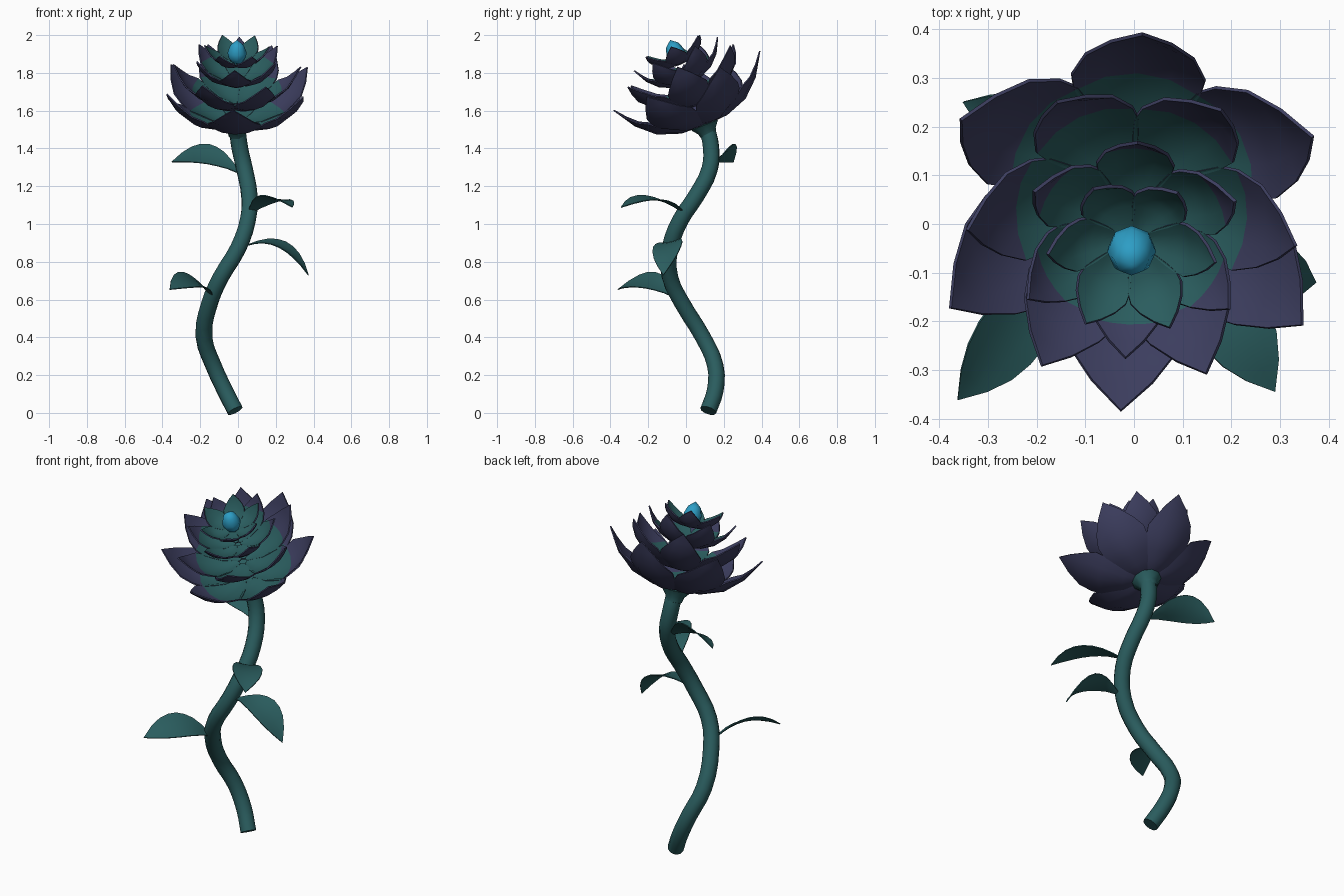
import bpy, bmesh, math
from mathutils import Vector, Matrix

if "Cube" in bpy.data.objects:
    bpy.data.objects.remove(bpy.data.objects["Cube"])


def material(name, col):
    m = bpy.data.materials.new(name)
    m.diffuse_color = (*col, 1)
    m.use_nodes = True
    m.node_tree.nodes["Principled BSDF"].inputs["Base Color"].default_value = m.diffuse_color
    return m


TEAL = material("teal_green", (0.023, 0.108, 0.112))
PURPLE = material("dusk_purple", (0.045, 0.047, 0.112))
BLUE = material("bright_blue", (0.026, 0.34, 0.56))

# Flower frame: leans toward the front
FLOWER = Matrix.Translation((-0.005, 0.1, 1.52)) @ Matrix.Rotation(math.radians(22), 4, 'X')


def make(name, bm, mats, angle=35, thickness=0, mat_offset=0):
    me = bpy.data.meshes.new(name)
    bm.to_mesh(me)
    bm.free()
    ob = bpy.data.objects.new(name, me)
    bpy.context.collection.objects.link(ob)
    for m in mats:
        me.materials.append(m)
    bpy.ops.object.select_all(action='DESELECT')
    bpy.context.view_layer.objects.active = ob
    ob.select_set(True)
    if thickness:
        s = ob.modifiers.new("thickness", 'SOLIDIFY')
        s.thickness = thickness
        s.offset = -1
        s.material_offset = mat_offset
        s.material_offset_rim = mat_offset
        bpy.ops.object.modifier_apply(modifier=s.name)
    bpy.ops.object.shade_smooth_by_angle(angle=math.radians(angle))
    return ob


def skin(bm, rows):
    """Bridge rows of verts into quads; a one-vert row closes to a point."""
    out = []
    for i, (a, b) in enumerate(zip(rows, rows[1:])):
        for j in range(max(len(a), len(b)) - 1):
            if len(a) == 1:
                f = (a[0], b[j], b[j + 1])
            elif len(b) == 1:
                f = (a[j], b[0], a[j + 1])
            else:
                f = (a[j], b[j], b[j + 1], a[j + 1])
            out.append((i, bm.faces.new(f)))
    return out


def lathe(name, profile, sides, mat):
    bm = bmesh.new()
    rows = [[bm.verts.new(FLOWER @ Vector((r * math.cos(t), r * math.sin(t), h)))
             for t in (k * math.tau / sides for k in range(sides))] for r, h in profile]
    skin(bm, [r + r[:1] for r in rows])
    bmesh.ops.remove_doubles(bm, verts=bm.verts, dist=0.0005)
    bmesh.ops.recalc_face_normals(bm, faces=bm.faces)
    return make(name, bm, [mat], 50)


# Petal half-widths in degrees, in half steps along the petal
WIDTH = [27, 30, 32, 32, 31, 27.5, 19, 9.5, 0]


def petal_ring(name, profile, phase, teal_rows):
    bm = bmesh.new()
    for k in range(6):
        mid = math.radians(phase + 60 * k)
        rows = []
        for i, w in enumerate(WIDTH):
            n = min(i // 2, 3)
            f = i / 2 - n
            r = profile[n][0] * (1 - f) + profile[n + 1][0] * f
            h = profile[n][1] * (1 - f) + profile[n + 1][1] * f
            cols = [0] if w == 0 else [-1, -0.5, 0, 0.5, 1]
            # each petal is cupped: its edges sit a little higher than its middle
            rows.append([bm.verts.new(FLOWER @ Vector((
                r * math.cos(mid + math.radians(w * c)),
                r * math.sin(mid + math.radians(w * c)),
                h + 0.10 * r * (w / 32 * c) ** 2))) for c in cols])
        # teal inside near the base, purple toward the tip
        for i, f in skin(bm, rows):
            f.material_index = 0 if i < teal_rows else 1
    # outer faces and rims become purple
    make(name, bm, [TEAL, PURPLE, PURPLE], 35, 0.007, 1)


# Rings stacked up the flower axis, each one smaller and higher
petal_ring("outer_petals", [(.03, .01), (.13, .015), (.25, .058), (.34, .14), (.415, .26)], 27, 4)
petal_ring("second_petals", [(.02, .12), (.11, .13), (.20, .17), (.275, .24), (.335, .345)], -3, 5)
petal_ring("third_petals", [(.015, .25), (.08, .255), (.145, .285), (.195, .335), (.236, .413)], 27, 6)
petal_ring("inner_petals", [(.01, .355), (.06, .36), (.105, .375), (.14, .41), (.17, .457)], -3, 8)

# Bud and calyx
lathe("bud", [(0, .35), (.035, .37), (.048, .395), (.05, .42), (.036, .46), (0, .49)], 8, BLUE)
lathe("calyx", [(0, -.07), (.044, -.06), (.052, -.03), (.08, .004), (0, .02)], 10, TEAL)

# Stem: smooth path swept with a round section
PATH = [(-.015, .118, .012), (-.07, .155, .12), (-.13, .155, .25), (-.18, .09, .40),
        (-.15, -.02, .58), (-.09, -.085, .72), (0, -.085, .87), (.052, -.03, 1.02),
        (.06, .055, 1.15), (.035, .125, 1.29), (.01, .133, 1.40), (-.003, .112, 1.50),
        (-.005, .1, 1.53)]
cu = bpy.data.curves.new("stem", 'CURVE')
cu.dimensions = '3D'
cu.bevel_depth = 0.044
cu.bevel_resolution = 3
cu.resolution_u = 3
cu.use_fill_caps = True
sp = cu.splines.new('BEZIER')
sp.bezier_points.add(len(PATH) - 1)
for bp, co in zip(sp.bezier_points, PATH):
    bp.co = co
    bp.handle_left_type = bp.handle_right_type = 'AUTO'
stem = bpy.data.objects.new("stem", cu)
bpy.context.collection.objects.link(stem)
cu.materials.append(TEAL)
bpy.ops.object.select_all(action='DESELECT')
bpy.context.view_layer.objects.active = stem
stem.select_set(True)
bpy.ops.object.convert(target='MESH')
bpy.ops.object.shade_smooth_by_angle(angle=math.radians(40))


# Leaves: arched blades, rolled about their own length
def leaf(name, p, c, t, roll):
    p, c, t = Vector(p), Vector(c), Vector(t)
    side = (t - p).cross(Vector((0, 0, 1))).normalized()
    side = Matrix.Rotation(math.radians(roll), 3, (t - p).normalized()) @ side
    up = side.cross(t - p).normalized()
    bm = bmesh.new()
    rows = []
    widths = [.012, .035, .058, .072, .080, .078, .066, .040, 0]
    for i, w in enumerate(widths):
        u = i / (len(widths) - 1)
        mid = p * (1 - u) ** 2 + c * 2 * u * (1 - u) + t * u * u
        cols = [0] if w == 0 else [1, 0.5, 0, -0.5, -1]
        rows.append([bm.verts.new(mid + side * w * k + up * 0.12 * w * k * k) for k in cols])
    skin(bm, rows)
    make(name, bm, [TEAL], 40, 0.005)


leaf("leaf_top", (0, .13, 1.28), (-.18, .20, 1.43), (-.352, .25, 1.33), -38)
leaf("leaf_upper", (.06, -.01, 1.06), (.19, -.17, 1.19), (.29, -.345, 1.09), -8)
leaf("leaf_lower", (.05, -.08, .89), (.25, -.09, .96), (.375, -.12, .73), 12)
leaf("leaf_bottom", (-.14, -.06, .62), (-.23, -.20, .76), (-.362, -.362, .655), -30)
